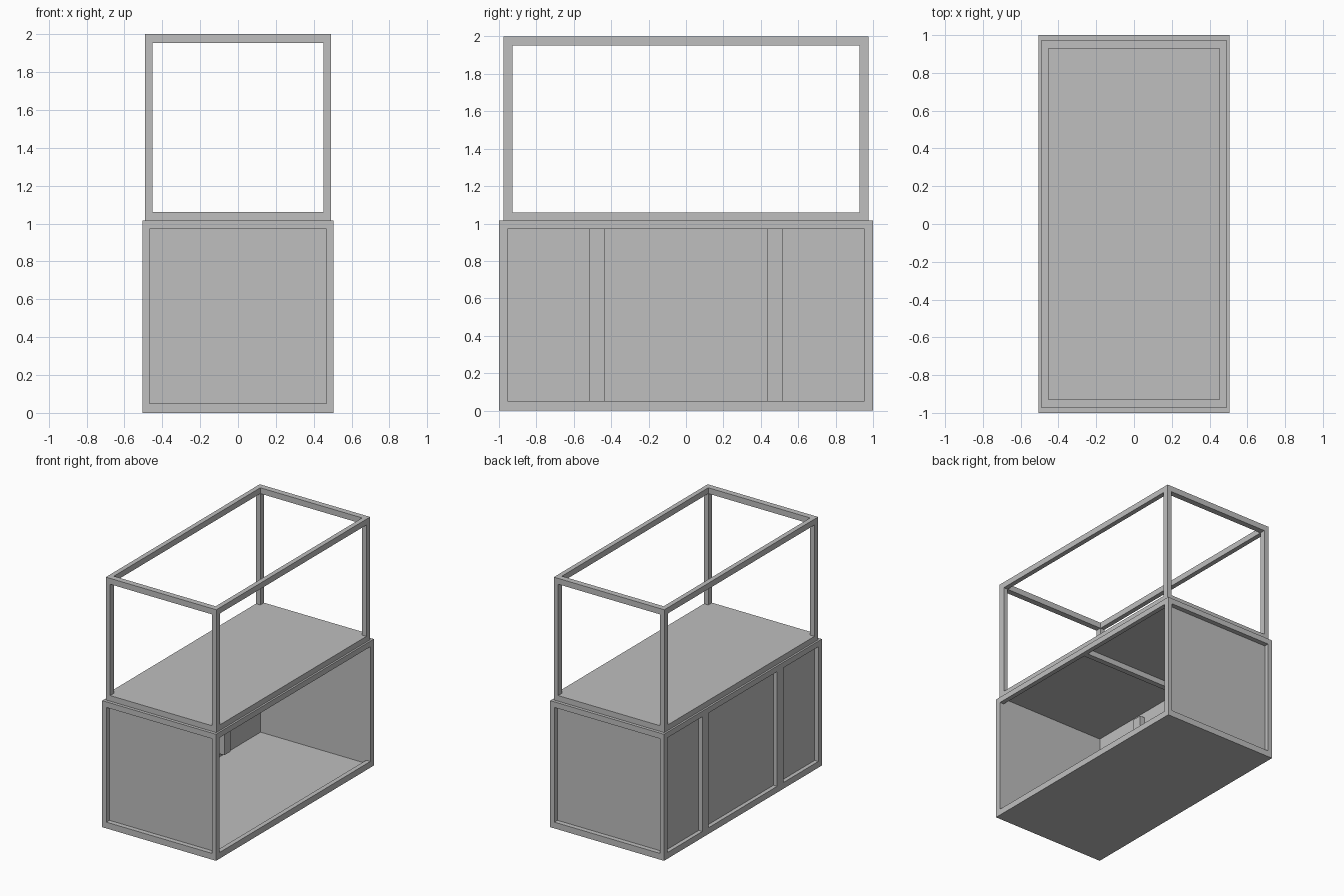
import bpy

cube = bpy.data.objects.get("Cube")
if cube:
    bpy.data.objects.remove(cube, do_unlink=True)

# Single grey finish
grey = bpy.data.materials.new("plain grey")
grey.use_nodes = True
colour = (0.52, 0.52, 0.52, 1)
grey.diffuse_color = colour
grey.node_tree.nodes["Principled BSDF"].inputs["Base Color"].default_value = colour


def box(name, x, y, z):
    """Box from (low, high) ranges on each axis."""
    lows, highs = zip(x, y, z)
    corners = [(a, b, c) for a in x for b in y for c in z]
    faces = [(0, 1, 3, 2), (4, 6, 7, 5), (0, 4, 5, 1),
             (2, 3, 7, 6), (0, 2, 6, 4), (1, 5, 7, 3)]
    mesh = bpy.data.meshes.new(name)
    mesh.from_pydata(corners, [], faces)
    mesh.materials.append(grey)
    obj = bpy.data.objects.new(name, mesh)
    bpy.context.collection.objects.link(obj)
    return obj


def side_range(side, inner, outer):
    return tuple(sorted((side * inner, side * outer)))


def posts(name, hx, hy, wx, wy, z):
    for sx in (-1, 1):
        for sy in (-1, 1):
            box(name, side_range(sx, hx - wx, hx), side_range(sy, hy - wy, hy), z)


def rails(name, hx, hy, wx, wy, z):
    """Rectangular ring of four rails."""
    for s in (-1, 1):
        box(name + "_long", side_range(s, hx - wx, hx), (-hy, hy), z)
        box(name + "_short", (wx - hx, hx - wx), side_range(s, hy - wy, hy), z)


# Overall sizes
SX, SY = 0.505, 1.0        # cabinet half sizes
TX, TY = 0.49, 0.975       # upper frame half sizes
PX, PY = 0.037, 0.045      # cabinet tube widths
LOW, HIGH, DECK = 0.05, 0.97, 1.015

# Cabinet frame
rails("cabinet_bottom_rail", SX, SY, PX, PY, (0, LOW))
rails("cabinet_top_rail", SX, SY, PX, PY, (HIGH, DECK))
posts("cabinet_post", SX, SY, PX, PY, (LOW, HIGH))
box("cabinet_crossbar", (PX - SX, SX - PX), (-0.022, 0.022), (HIGH, DECK))
box("cabinet_floor", (PX - SX, SX - PX), (PY - SY, SY - PY), (0, 0.025))

# Recessed end panels
for side, name in ((-1, "front_panel"), (1, "back_panel")):
    box(name, (PX - SX, SX - PX), side_range(side, SY - PY, SY - PY + 0.006), (LOW, HIGH))

# Closed long side with two uprights, the opposite side stays open
box("side_panel", (PX - SX - 0.005, PX - SX), (PY - SY, SY - PY), (LOW, HIGH))
for s in (-1, 1):
    box("side_upright", (-SX, 0.08 - SX), side_range(s, 0.435, 0.515), (LOW, HIGH))

# Upper open frame on its base slab
box("upper_base", (-TX, TX), (-TY, TY), (DECK, 1.06))
posts("upper_post", TX, TY, 0.038, 0.047, (1.06, 1.953))
rails("upper_top_rail", TX, TY, 0.038, 0.047, (1.953, 2.0))
